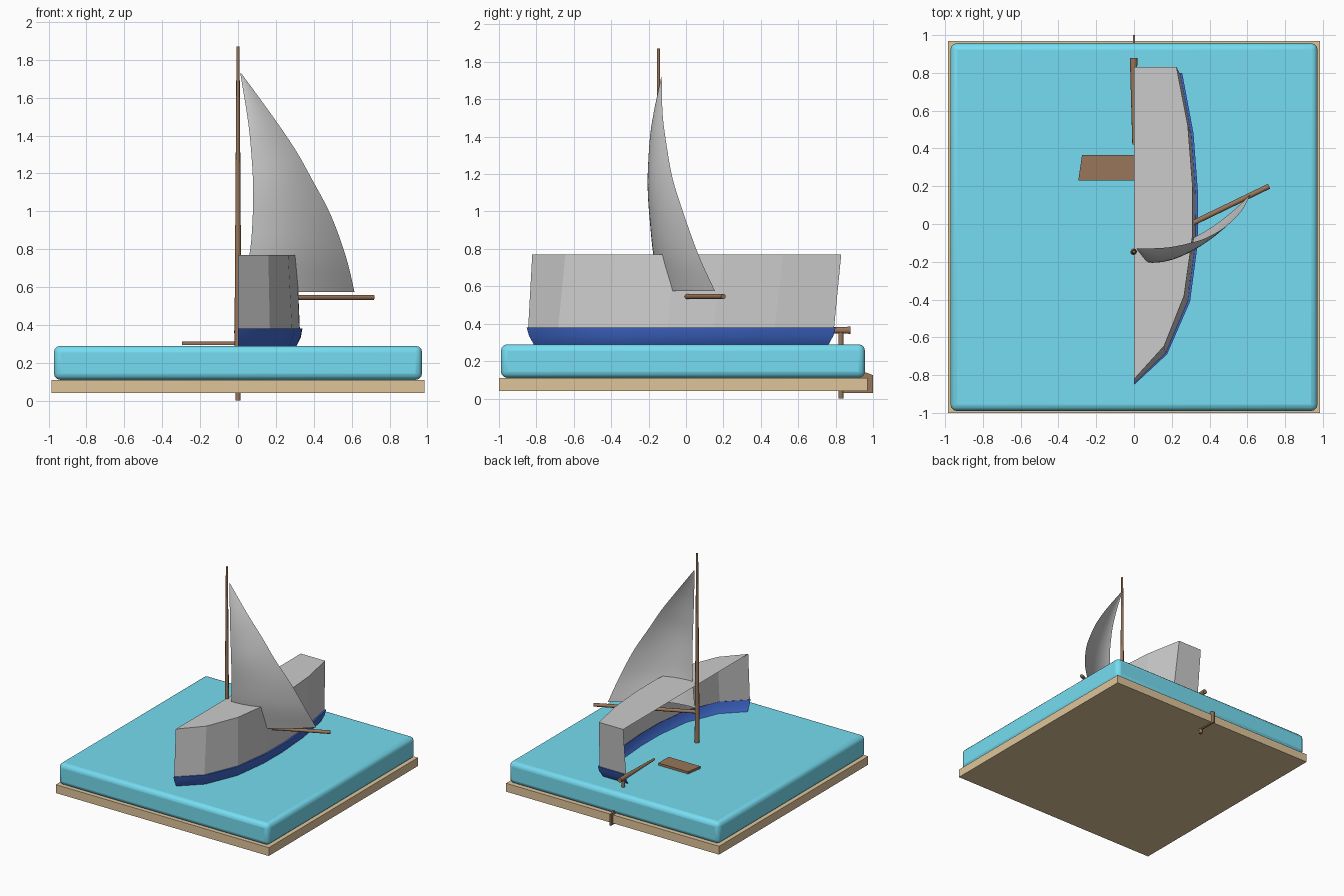
import bpy, bmesh, math
from mathutils import Vector

if "Cube" in bpy.data.objects:
    bpy.data.objects.remove(bpy.data.objects["Cube"])


def mat(name, rgb):
    m = bpy.data.materials.new(name)
    m.diffuse_color = (*rgb, 1)
    m.use_nodes = True
    m.node_tree.nodes["Principled BSDF"].inputs["Base Color"].default_value = m.diffuse_color
    return m


WATER = mat("water_cyan", (0.18, 0.72, 0.88))
SAND = mat("pale_wood", (0.74, 0.56, 0.33))
WOOD = mat("brown_wood", (0.32, 0.18, 0.10))
BLUE = mat("hull_blue", (0.05, 0.14, 0.60))


def make(name, verts, faces, material=None, smooth=None, fix=True):
    me = bpy.data.meshes.new(name)
    me.from_pydata([tuple(v) for v in verts], [], faces)
    if fix:
        bm = bmesh.new()
        bm.from_mesh(me)
        bmesh.ops.recalc_face_normals(bm, faces=bm.faces)
        bm.to_mesh(me)
        bm.free()
    ob = bpy.data.objects.new(name, me)
    bpy.context.collection.objects.link(ob)
    if material:
        me.materials.append(material)
    if smooth:
        bpy.ops.object.select_all(action='DESELECT')
        ob.select_set(True)
        bpy.context.view_layer.objects.active = ob
        bpy.ops.object.shade_smooth_by_angle(angle=math.radians(smooth))
    return ob


def prism(name, poly, axis, lo, hi, material, smooth=None):
    # extrude a 2D polygon along x (axis 0) or z (axis 2)
    n = len(poly)
    verts = [(h, *p) if axis == 0 else (*p, h) for h in (lo, hi) for p in poly]
    faces = [tuple(range(n)), tuple(range(n, 2 * n))]
    faces += [(i, (i + 1) % n, n + (i + 1) % n, n + i) for i in range(n)]
    return make(name, verts, faces, material, smooth)


def rect(a0, a1, b0, b1):
    return [(a0, b0), (a1, b0), (a1, b1), (a0, b1)]


def rod(name, a, b, r0, r1, sides=10):
    # tapered round pole between two points
    a, b = Vector(a), Vector(b)
    q = (b - a).to_track_quat('Z', 'Y')
    ring = [Vector((math.cos(t), math.sin(t), 0)) for t in
            (2 * math.pi * i / sides for i in range(sides))]
    verts = [a + q @ (v * r0) for v in ring] + [b + q @ (v * r1) for v in ring]
    faces = [tuple(range(sides)), tuple(range(sides, 2 * sides))]
    faces += [(i, (i + 1) % sides, sides + (i + 1) % sides, sides + i) for i in range(sides)]
    return make(name, verts, faces, WOOD, 50)


def loft(name, rings, material, cap=False, smooth=None):
    # open half shell joining stacked outlines
    n = len(rings[0])
    verts = [v for r in rings for v in r]
    faces = [(k * n + i, k * n + i + 1, (k + 1) * n + i + 1, (k + 1) * n + i)
             for k in range(len(rings) - 1) for i in range(n - 1)]
    if cap:
        faces.append(tuple((len(rings) - 1) * n + i for i in range(n)))
    return make(name, verts, faces, material, smooth)


# base board and water slab
prism("base_board", rect(-0.985, 0.985, -1.0, 0.97), 2, 0.04, 0.11, SAND)
water = prism("water_slab", rect(-0.972, 0.972, -0.99, 0.957), 2, 0.11, 0.29, WATER, 60)
bev = water.modifiers.new("round", 'BEVEL')
bev.width, bev.segments, bev.limit_method = 0.035, 3, 'ANGLE'

# half hull, open along the centre line
RIM = [(0, -.852), (.175, -.69), (.297, -.41), (.338, -.1), (.34, .15),
       (.315, .48), (.255, .80), (0, .80)]


def ring(z, sx, sy):
    return [(x * sx, (y + 0.02) * sy - 0.02, z) for x, y in RIM]


loft("hull", [ring(.20, .62, .84), ring(.25, .81, .915), ring(.29, .91, .955),
              ring(.335, .975, .985), ring(.38, 1, 1), ring(.38, .955, .985)],
     BLUE, smooth=25)

# grey upper block with deck cap
TOP = [(0, -.822), (.16, -.645), (.265, -.38), (.31, -.06), (.31, .2),
       (.285, .52), (.225, .83), (0, .83)]
loft("upper_hull", [ring(.38, .96, .99), [(x, y, .77) for x, y in TOP]], None, cap=True)

# seat plank
prism("seat_plank", [(0, .23), (0, .365), (-.275, .365), (-.295, .23)], 2, .293, .312, WOOD)

# mast and boom
rod("mast", (0, -.147, .28), (0, -.147, 1.87), .019, .008)
rod("boom", (0, -.146, .545), (.715, .2, .545), .014, .014)

# sail: luff and leech curves with a belly between
LUFF = [(.015, -.14, .575), (.06, -.175, .77), (.075, -.19, .92), (.08, -.203, 1.09),
        (.075, -.203, 1.24), (.055, -.185, 1.46), (.012, -.13, 1.73)]
LEECH = [(.615, .155, .575), (.57, .07, .76), (.49, -.01, .98), (.39, -.07, 1.17),
         (.30, -.10, 1.33), (.17, -.125, 1.52), (.016, -.13, 1.73)]


def sample(pts, t):
    # smooth interpolation along the points
    f = t * (len(pts) - 1)
    i = min(int(f), len(pts) - 2)
    u = f - i
    p = [Vector(pts[min(max(j, 0), len(pts) - 1)]) for j in range(i - 1, i + 3)]
    return 0.5 * (2 * p[1] + (p[2] - p[0]) * u
                  + (2 * p[0] - 5 * p[1] + 4 * p[2] - p[3]) * u * u
                  + (3 * p[1] - p[0] - 3 * p[2] + p[3]) * u ** 3)


NS, NT = 12, 24
sail = []
for j in range(NT + 1):
    t = j / NT
    a, b = sample(LUFF, t), sample(LEECH, t)
    for i in range(NS + 1):
        s = i / NS
        p = a.lerp(b, s)
        p.y -= 4 * s * (1 - s) * .08 * (1 - t)
        sail.append(p)
W = NS + 1
make("sail", sail, [(j * W + i, j * W + i + 1, (j + 1) * W + i + 1, (j + 1) * W + i)
                    for j in range(NT) for i in range(NS)], None, 60)

# tiller, rudder post and blade
rod("tiller", (0, .42, .365), (-.002, .88, .365), .009, .02)
rod("rudder_post", (0, .828, 0), (0, .828, .37), .014, .014)
prism("rudder_blade", [(.82, .03), (1.0, .03), (1.0, .125), (.96, .14), (.82, .14)],
      0, -.006, .006, WOOD)
